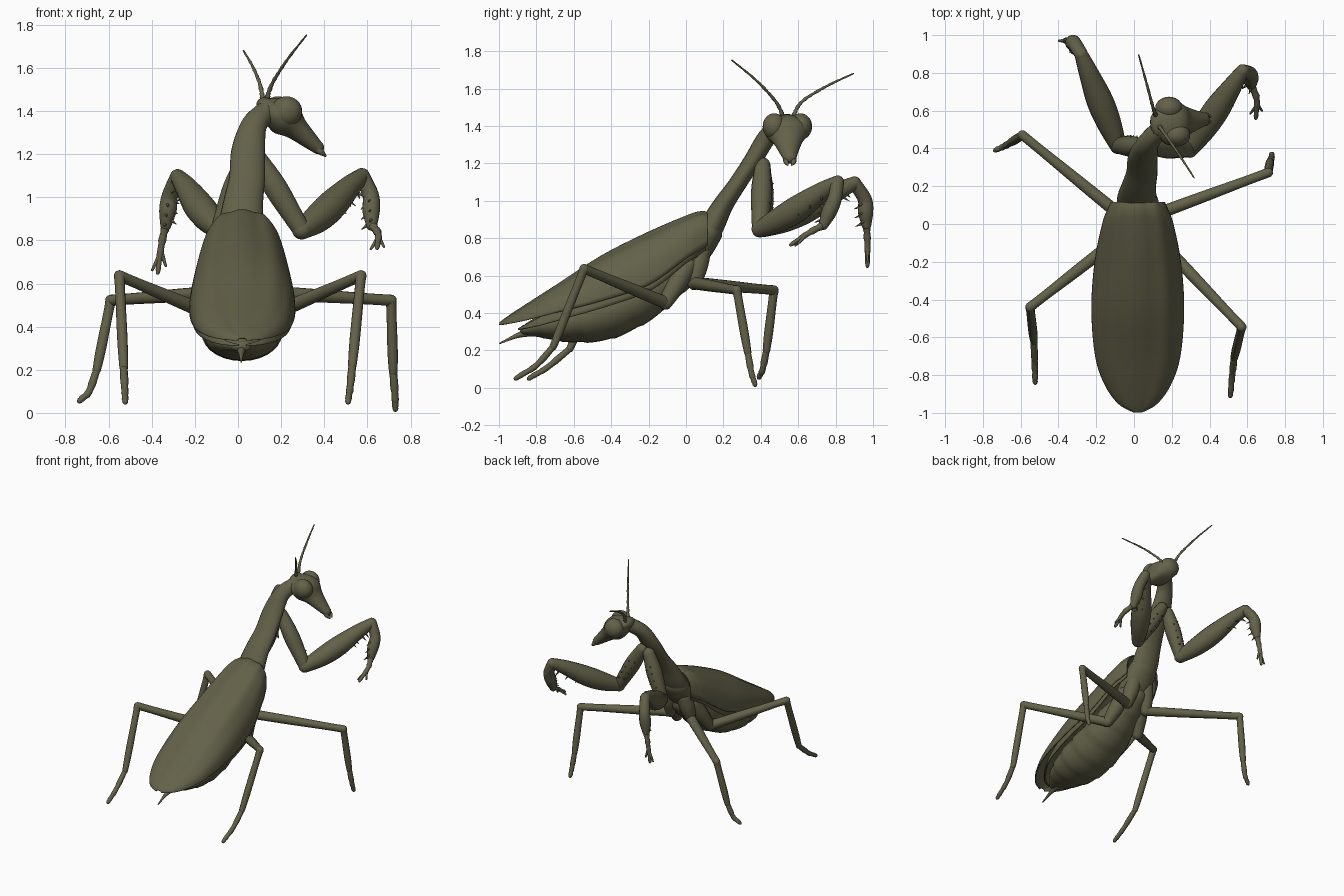
import bpy, bmesh, math
from mathutils import Vector

mat = bpy.data.materials.new("olive")
mat.diffuse_color = (0.125, 0.12, 0.066, 1)


def finish(name, bm):
    bmesh.ops.recalc_face_normals(bm, faces=bm.faces)
    me = bpy.data.meshes.new(name)
    bm.to_mesh(me)
    bm.free()
    me.materials.append(mat)
    for p in me.polygons:
        p.use_smooth = True
    ob = bpy.data.objects.new(name, me)
    bpy.context.collection.objects.link(ob)
    return ob


def smooth_path(rows, n=5):
    # Catmull-Rom interpolation of equal-length tuples
    out = []
    for i in range(len(rows) - 1):
        a, b, c, d = rows[max(i - 1, 0)], rows[i], rows[i + 1], rows[min(i + 2, len(rows) - 1)]
        for k in range(n):
            t = k / n
            out.append([0.5 * (2 * q + (r - p) * t + (2 * p - 5 * q + 4 * r - s) * t * t
                               + (3 * q - p - 3 * r + s) * t ** 3) for p, q, r, s in zip(a, b, c, d)])
    return out + [list(rows[-1])]


def tube(name, rows, ref=None, sides=14, n=5, bands=0, amp=0.0):
    """Loft of (x, y, z, r) or (x, y, z, r_along_ref, r_other) with rounded ends."""
    rows = [r if len(r) == 5 else (*r, r[3]) for r in rows]
    pts = smooth_path(rows, n)
    if bands:
        for i, p in enumerate(pts):
            f = 1 + amp * (((i / (len(pts) - 1)) * bands) % 1 - 0.5)
            p[3] *= f
            p[4] *= f
    c = [Vector(p[:3]) for p in pts]
    if ref is None:
        t = (c[-1] - c[0]).normalized()
        ref = min([Vector((1, 0, 0)), Vector((0, 1, 0)), Vector((0, 0, 1))], key=lambda v: abs(v.dot(t)))
    u = Vector(ref)
    rings = []
    for i, p in enumerate(pts):
        t = (c[min(i + 1, len(c) - 1)] - c[max(i - 1, 0)]).normalized()
        u = (u - t * u.dot(t)).normalized()
        v = t.cross(u)
        ru, rv = max(p[3], 0.002), max(p[4], 0.002)
        caps = [0]
        if i == 0:
            caps = [-75, -45, -20, 0]
        elif i == len(pts) - 1:
            caps = [0, 20, 45, 75]
        for g in caps:
            g = math.radians(g)
            rings.append((c[i] + t * min(ru, rv) * math.sin(g), u * ru * math.cos(g), v * rv * math.cos(g)))
    bm = bmesh.new()
    vs = [[bm.verts.new(o + a * math.cos(k * math.tau / sides) + b * math.sin(k * math.tau / sides))
           for k in range(sides)] for o, a, b in rings]
    for r0, r1 in zip(vs, vs[1:]):
        for k in range(sides):
            bm.faces.new((r0[k], r0[(k + 1) % sides], r1[(k + 1) % sides], r1[k]))
    bm.faces.new(vs[0])
    bm.faces.new(vs[-1])
    return finish(name, bm)


def wing(name, k, dz, y_scale, strip=99):
    # domed shell: y, half width, top z, lower edge z, roundness; strip keeps only the side edges
    rows = [(0.115, 0.14, 0.935, 0.76, 0.55), (0.07, 0.16, 0.935, 0.73, 0.6), (0, 0.185, 0.912, 0.69, 0.7),
            (-0.2, 0.225, 0.825, 0.55, 0.85), (-0.45, 0.242, 0.70, 0.465, 0.85), (-0.7, 0.222, 0.54, 0.40, 0.85),
            (-0.85, 0.172, 0.445, 0.362, 0.85), (-0.95, 0.10, 0.38, 0.342, 0.85), (-0.995, 0.02, 0.347, 0.335, 0.85)]
    bm = bmesh.new()
    grid = []
    for y, w, top, low, e in smooth_path(rows, 5):
        row = []
        for j in range(49):
            a = math.pi * (j / 48 - 0.5)
            f = 1 + 0.022 * math.cos(10 * a) * math.cos(a)
            x = k * w * math.copysign(abs(math.sin(a)) ** 0.85, a)
            z = low + (top - low) * f * max(math.cos(a), 0) ** e
            row.append(bm.verts.new((0.02 + x, y * y_scale, z + dz)))
        grid.append(row)
    for r0, r1 in zip(grid, grid[1:]):
        for j in range(48):
            if j < strip or j > 47 - strip:
                bm.faces.new((r0[j], r0[j + 1], r1[j + 1], r1[j]))
    bmesh.ops.delete(bm, geom=[v for v in bm.verts if not v.link_faces], context="VERTS")
    ob = finish(name, bm)
    m = ob.modifiers.new("thickness", "SOLIDIFY")
    m.thickness = 0.008
    m.offset = 0
    return ob


# Wings: full cover and the lower edge peeking out below it
wing("forewings", 1.0, 0.0, 1.0)
wing("hindwing_edges", 0.95, -0.025, 0.9, 8)

# Abdomen and tail spike
X = (1, 0, 0)
tube("abdomen", [(0.015, 0.02, 0.66, 0.10, 0.09), (0.015, -0.12, 0.57, 0.14, 0.12),
                 (0.018, -0.27, 0.475, 0.175, 0.14), (0.018, -0.45, 0.40, 0.188, 0.148),
                 (0.018, -0.62, 0.355, 0.175, 0.115), (0.016, -0.76, 0.33, 0.125, 0.068),
                 (0.015, -0.86, 0.31, 0.05, 0.028)], X, 28, 8, 8, 0.05)
tube("tail_spike", [(0.015, -0.8, 0.31, 0.035), (0.015, -0.9, 0.28, 0.014), (0.015, -0.995, 0.238, 0.004)], X)

# Thorax and long neck
tube("thorax", [(0.02, 0.12, 0.83, 0.11, 0.075), (0.02, 0.06, 0.75, 0.12, 0.085),
                (0.015, -0.03, 0.66, 0.12, 0.09), (0.015, -0.12, 0.58, 0.11, 0.09)], X, 20)
tube("neck", [(0.015, 0.07, 0.76, 0.10, 0.075), (0.015, 0.14, 0.87, 0.104, 0.066),
              (0.025, 0.2, 0.98, 0.092, 0.054), (0.042, 0.275, 1.09, 0.083, 0.047),
              (0.048, 0.36, 1.22, 0.078, 0.048), (0.075, 0.43, 1.335, 0.06, 0.05),
              (0.135, 0.5, 1.40, 0.05, 0.05)], X, 20)

# Head, facing sideways, with eyes blended into its corners
Y = (0, 1, 0)
tube("head", [(0.125, 0.53, 1.425, 0.07, 0.04), (0.165, 0.535, 1.40, 0.115, 0.07),
              (0.22, 0.54, 1.365, 0.115, 0.085), (0.27, 0.545, 1.32, 0.08, 0.058),
              (0.325, 0.55, 1.27, 0.054, 0.042), (0.37, 0.555, 1.23, 0.036, 0.03)], Y, 22)
for i, (x, y) in enumerate([(0.185, 0.612), (0.225, 0.472)]):
    bm = bmesh.new()
    bmesh.ops.create_uvsphere(bm, u_segments=24, v_segments=16, radius=1)
    for v in bm.verts:
        v.co = (x + v.co.x * 0.073, y + v.co.y * 0.062, 1.397 + v.co.z * 0.071)
    finish("eye_%d" % i, bm)
for s in (-1, 1):
    tube("mouthpart", [(0.36, 0.555 + s * 0.015, 1.235, 0.018), (0.385, 0.555 + s * 0.02, 1.21, 0.015),
                       (0.405, 0.555 + s * 0.012, 1.193, 0.006)], None, 8)
tube("antenna_right", [(0.135, 0.515, 1.46, 0.012), (0.16, 0.48, 1.53, 0.009),
                       (0.23, 0.38, 1.64, 0.007), (0.318, 0.245, 1.752, 0.004)], None, 8, 10, 12, 0.4)
tube("antenna_left", [(0.115, 0.575, 1.455, 0.012), (0.10, 0.62, 1.53, 0.009),
                      (0.065, 0.75, 1.612, 0.007), (0.025, 0.895, 1.68, 0.004)], None, 8, 10, 12, 0.4)


def spines(name, a, b, direction, offset, length, count):
    a, b, d = Vector(a), Vector(b), Vector(direction).normalized()
    side = (b - a).cross(d).normalized()
    for i in range(count):
        for s in (-1, 1):
            p = a.lerp(b, (i + 0.5 + 0.2 * s) / count) + d * offset + side * s * 0.018
            q = p + (d + side * s * 0.3) * length
            tube(name, [(*p, 0.008), (*q, 0.002)], None, 6, 1)


def mix(a, b, t):
    return tuple(Vector(a).lerp(Vector(b), t))


# Grasping front legs: shoulder, elbow, knee, tibia mid, tibia end, tarsus mid, tip
for side, sh, el, kn, tm, te, fm, ft in [
        ("right", (0.085, 0.41, 1.19), (0.295, 0.395, 0.848), (0.575, 0.81, 1.10), (0.615, 0.795, 1.01),
         (0.62, 0.735, 0.87), (0.65, 0.66, 0.83), (0.645, 0.56, 0.765)),
        ("left", (0.03, 0.41, 1.17), (-0.085, 0.415, 0.85), (-0.28, 0.90, 1.095), (-0.315, 0.955, 1.01),
         (-0.335, 0.965, 0.87), (-0.355, 0.97, 0.78), (-0.372, 0.97, 0.65))]:
    tube("front_coxa_" + side, [(*sh, 0.042), (*mix(sh, el, 0.4), 0.056), (*mix(sh, el, 0.8), 0.048), (*el, 0.042)])
    low = Vector((0, 0, -0.012))
    tube("front_femur_" + side, [(*el, 0.045), (*(Vector(mix(el, kn, 0.25)) + low), 0.066),
                                 (*(Vector(mix(el, kn, 0.5)) + low), 0.071),
                                 (*mix(el, kn, 0.8), 0.052), (*kn, 0.036)])
    tube("front_tibia_" + side, [(*kn, 0.036), (*tm, 0.038), (*mix(tm, te, 0.5), 0.041), (*te, 0.026)])
    tube("front_tarsus_" + side, [(*te, 0.021), (*fm, 0.018), (*ft, 0.011)], None, 10, 6, 4, 0.3)
    for dx, t in ((0.03, 0.6), (-0.03, 0.75)):
        p = Vector(mix(fm, ft, t - 0.4))
        q = Vector(mix(fm, ft, t)) + Vector((dx, 0, -0.02))
        tube("front_claw_" + side, [(*p, 0.012), (*q, 0.006)], None, 8)
    spines("femur_spine_" + side, mix(el, kn, 0.45), mix(el, kn, 0.9), Vector(te) - Vector(mix(el, kn, 0.7)),
           0.045, 0.035, 3)
    spines("tibia_spine_" + side, tm, te, Vector(el) - Vector(kn), 0.028, 0.028, 3)
    spines("coxa_spine_" + side, mix(sh, el, 0.2), mix(sh, el, 0.8), (0, 1, -0.1), 0.042, 0.015, 4)

# Walking legs: base, hip, knee, ankle, tarsus mid, tip
for name, ba, hip, kn, an, fm, ft in [
        ("middle_leg_right", (0.07, 0.08, 0.73), (0.10, 0.045, 0.56), (0.71, 0.272, 0.522),
         (0.72, 0.33, 0.19), (0.728, 0.35, 0.08), (0.73, 0.37, 0.016)),
        ("middle_leg_left", (-0.04, 0.08, 0.73), (-0.07, 0.045, 0.56), (-0.59, 0.47, 0.522),
         (-0.655, 0.43, 0.20), (-0.69, 0.41, 0.10), (-0.735, 0.39, 0.055)),
        ("hind_leg_right", (0.09, 0.01, 0.66), (0.155, -0.11, 0.455), (0.57, -0.545, 0.636),
         (0.53, -0.71, 0.22), (0.52, -0.80, 0.12), (0.51, -0.91, 0.05)),
        ("hind_leg_left", (-0.06, 0.01, 0.66), (-0.125, -0.11, 0.455), (-0.55, -0.44, 0.636),
         (-0.53, -0.62, 0.21), (-0.525, -0.74, 0.11), (-0.523, -0.84, 0.05))]:
    tube(name + "_coxa", [(*ba, 0.055), (*mix(ba, hip, 0.5), 0.054), (*hip, 0.038)])
    tube(name + "_femur", [(*hip, 0.034), (*mix(hip, kn, 0.4), 0.031), (*mix(hip, kn, 0.8), 0.026), (*kn, 0.026)])
    tube(name + "_tibia", [(*kn, 0.026), (*mix(kn, an, 0.15), 0.023), (*mix(kn, an, 0.7), 0.024), (*an, 0.02)])
    tube(name + "_tarsus", [(*an, 0.019), (*fm, 0.017), (*mix(fm, ft, 0.7), 0.015), (*ft, 0.013)],
         None, 10, 6, 4, 0.2)
